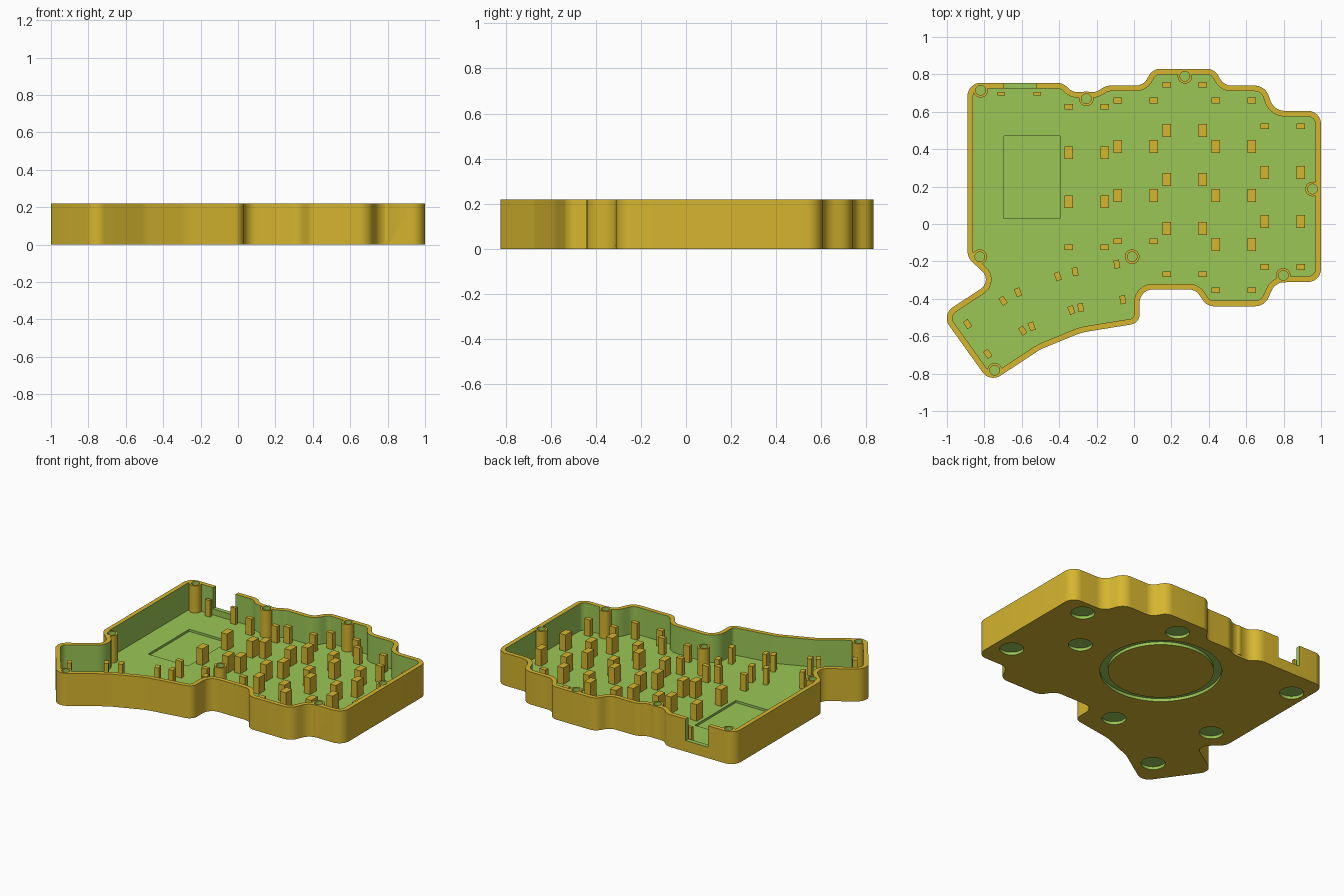
import bpy, bmesh, math
from mathutils import Vector

if "Cube" in bpy.data.objects:
    bpy.data.objects.remove(bpy.data.objects["Cube"])

HEIGHT, FLOOR, WALL, PEG_TOP = 0.22, 0.035, 0.03, 0.147


def material(name, rgb):
    m = bpy.data.materials.new(name)
    m.diffuse_color = (*rgb, 1)
    m.use_nodes = True
    m.node_tree.nodes["Principled BSDF"].inputs["Base Color"].default_value = m.diffuse_color
    return m


MATS = [material("mustard_yellow", (0.67, 0.465, 0.028)),
        material("leaf_green", (0.325, 0.565, 0.09))]
YELLOW, GREEN = 0, 1


def fillet(corners, steps=8):
    """Round every (x, y, radius) corner of a closed polygon."""
    out, n = [], len(corners)
    for i, (x, y, r) in enumerate(corners):
        p = Vector((x, y))
        a = (Vector(corners[i - 1][:2]) - p).normalized()
        b = (Vector(corners[(i + 1) % n][:2]) - p).normalized()
        half = a.angle(b) / 2
        centre = p + (a + b).normalized() * r / math.sin(half)
        t = r / math.tan(half)
        s, e = p + a * t - centre, p + b * t - centre
        sweep = s.angle(e)
        for k in range(steps + 1):
            f = k / steps
            out.append(centre + (s * math.sin((1 - f) * sweep) + e * math.sin(f * sweep)) / math.sin(sweep))
    return out


def inset(loop, d):
    """Offset a clockwise loop inwards."""
    out, n = [], len(loop)
    for i, p in enumerate(loop):
        u = (p - loop[i - 1]).normalized()
        v = (loop[(i + 1) % n] - p).normalized()
        nu, nv = Vector((u.y, -u.x)), Vector((v.y, -v.x))
        out.append(p + (nu + nv) * d / (1 + nu.dot(nv)))
    return out


def circle(x, y, r, n=40):
    return [(x + r * math.cos(2 * math.pi * k / n), y + r * math.sin(2 * math.pi * k / n)) for k in range(n)]


def rect(x, y, w, h, deg=0):
    c, s = math.cos(math.radians(deg)), math.sin(math.radians(deg))
    return [(x + c * i * w / 2 - s * j * h / 2, y + s * i * w / 2 + c * j * h / 2)
            for i, j in ((-1, -1), (1, -1), (1, 1), (-1, 1))]


def prism(name, loops, z0, z1, mat=YELLOW):
    """Extrude each flat loop from z0 to z1 into one object."""
    bm = bmesh.new()
    for loop in loops:
        base = bm.faces.new([bm.verts.new((p[0], p[1], z0)) for p in loop])
        res = bmesh.ops.extrude_face_region(bm, geom=[base], use_keep_orig=True)
        for v in res["geom"]:
            if isinstance(v, bmesh.types.BMVert):
                v.co.z = z1
    bmesh.ops.recalc_face_normals(bm, faces=bm.faces)
    for f in bm.faces:
        f.material_index = mat
    me = bpy.data.meshes.new(name)
    bm.to_mesh(me)
    bm.free()
    for m in MATS:
        me.materials.append(m)
    ob = bpy.data.objects.new(name, me)
    bpy.context.collection.objects.link(ob)
    return ob


def boolean(target, tool, op="DIFFERENCE"):
    mod = target.modifiers.new(op, "BOOLEAN")
    mod.operation, mod.solver, mod.object = op, "EXACT", tool
    bpy.context.view_layer.objects.active = target
    bpy.ops.object.modifier_apply(modifier=mod.name)
    bpy.data.objects.remove(tool)


# Case outline, clockwise from the back left corner
outline = fillet([
    (-0.89, 0.755, .07), (-0.38, 0.755, .08), (-0.33, 0.705, .07), (-0.20, 0.705, .08),
    (-0.15, 0.74, .08), (0.05, 0.74, .07), (0.10, 0.83, .07), (0.43, 0.83, .07),
    (0.48, 0.74, .07), (0.70, 0.74, .08), (0.75, 0.605, .08), (1.0, 0.605, .07),
    (1.0, -0.31, .07), (0.755, -0.31, .08), (0.70, -0.44, .08), (0.39, -0.44, .07),
    (0.33, -0.35, .07), (0.03, -0.35, .07), (0.03, -0.53, .055), (-0.28, -0.58, .3),
    (-0.50, -0.67, .2), (-0.77, -0.848, .07), (-1.03, -0.485, .07), (-0.755, -0.305, .06),
    (-0.89, -0.18, .08)])

# Tray with green interior
case = prism("case", [outline], 0, HEIGHT)
boolean(case, prism("cavity", [inset(outline, WALL)], FLOOR, 0.4, GREEN))

# Screw bosses merged into the walls, then drilled
screws = [(-0.82, 0.715), (-0.255, 0.67), (0.272, 0.79), (0.955, 0.187),
          (0.798, -0.275), (-0.01, -0.175), (-0.825, -0.175), (-0.745, -0.782)]
boolean(case, prism("bosses", [circle(x, y, 0.039) for x, y in screws], 0.015, HEIGHT), "UNION")
boolean(case, prism("drill", [circle(x, y, 0.026) for x, y in screws], 0.06, 0.4, GREEN))

# Socket notch in the back wall and shallow battery recess in the floor
boolean(case, prism("notch", [rect(-0.61, 0.76, 0.17, 0.08)], 0.075, 0.4, GREEN))
boolean(case, prism("recess", [rect(-0.545, 0.25, 0.30, 0.44)], FLOOR - 0.015, 0.1, GREEN))

# Round foot pockets and a ring groove under the case
feet = [(-0.785, 0.57), (-0.69, -0.64), (-0.72, -0.12), (-0.15, -0.37),
        (0.88, -0.12), (0.59, 0.19), (0.83, 0.50), (0.23, 0.69)]
boolean(case, prism("foot_pockets", [circle(x, y, 0.074) for x, y in feet], -0.1, 0.02, GREEN))
groove = prism("groove", [circle(0.005, 0.262, 0.375, 96)], -0.1, 0.02, GREEN)
boolean(groove, prism("core", [circle(0.005, 0.262, 0.325, 96)], -0.2, 0.2, GREEN))
boolean(case, groove)

bpy.ops.object.select_all(action="DESELECT")
case.select_set(True)
bpy.context.view_layer.objects.active = case
bpy.ops.object.shade_smooth_by_angle(angle=math.radians(30))

# Board support pegs: column pair x, topmost peg y, number of wide pegs
wide, narrow = [], []
for x, top, count in ((-0.253, 0.627, 2), (0.009, 0.66, 2), (0.271, 0.745, 3),
                      (0.533, 0.66, 3), (0.796, 0.522, 2)):
    for px in (x - 0.096, x + 0.096):
        narrow.append(rect(px, top, 0.045, 0.03))
        narrow.append(rect(px, top - 0.49 - 0.262 * (count - 1), 0.045, 0.03))
        for k in range(count):
            wide.append(rect(px, top - 0.246 - 0.262 * k, 0.045, 0.069))
for px in (-0.71, -0.517):
    narrow.append(rect(px, 0.697, 0.038, 0.02))
prism("wide_pegs", wide, FLOOR - 0.01, PEG_TOP)
prism("narrow_pegs", narrow, FLOOR - 0.01, PEG_TOP)

# Thumb area pegs, turned to follow the fan of keys
pairs = [(-.092, -.215, -.06, -.405, 10), (-.315, -.255, -.285, -.447, 10),
         (-.407, -.28, -.335, -.46, 21), (-.62, -.365, -.547, -.547, 21),
         (-.70, -.41, -.595, -.57, 33), (-.89, -.535, -.782, -.695, 33)]
prism("thumb_pegs", [rect(x, y, 0.03, 0.045, a) for x0, y0, x1, y1, a in pairs
                     for x, y in ((x0, y0), (x1, y1))], FLOOR - 0.01, PEG_TOP)
